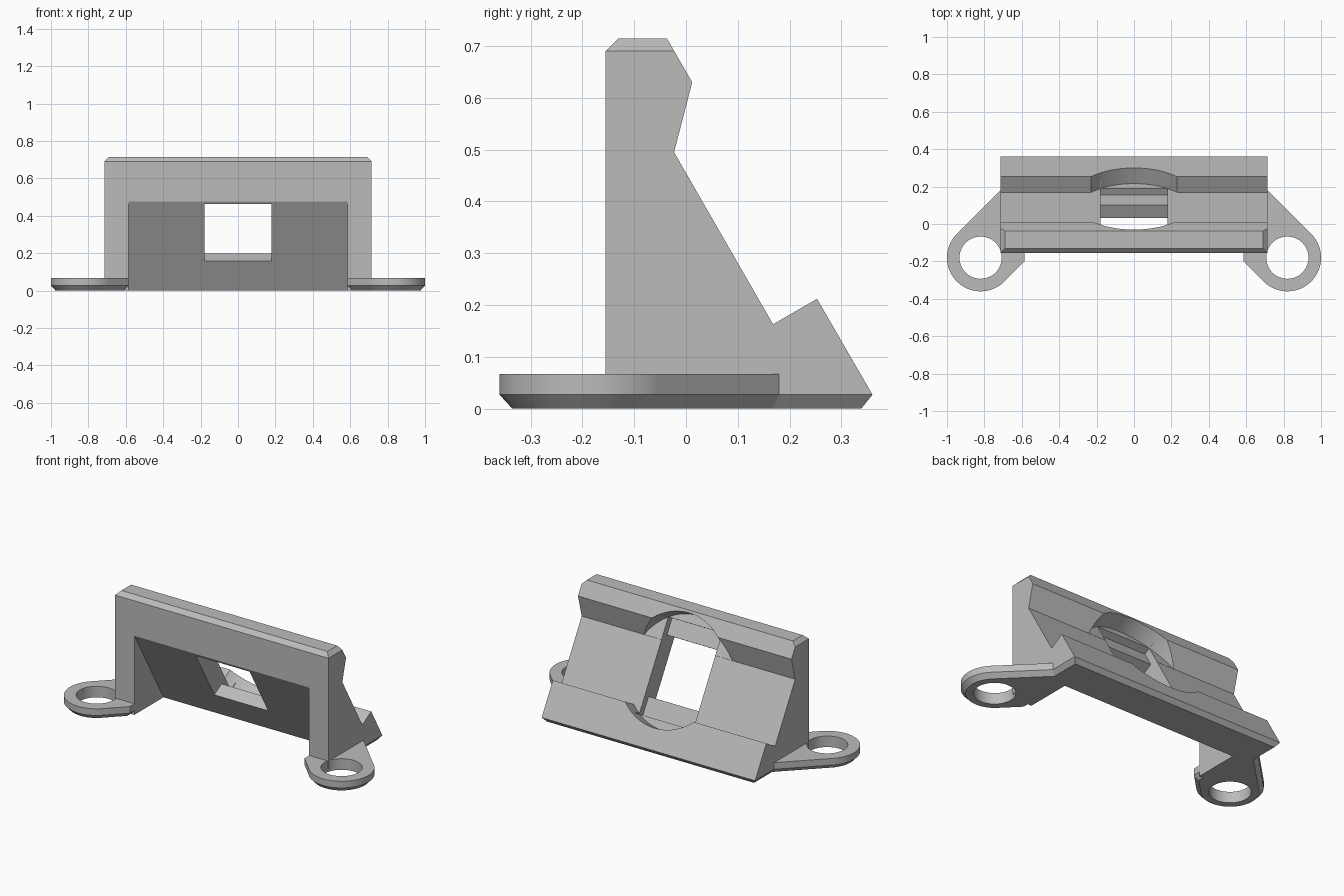
import bpy, bmesh
from math import cos, sin, pi, radians, sqrt
from mathutils import Matrix, Vector

if "Cube" in bpy.data.objects:
    bpy.data.objects.remove(bpy.data.objects["Cube"], do_unlink=True)

grey = bpy.data.materials.new("plain grey")
grey.use_nodes = True
GREY = (0.5, 0.5, 0.5, 1)
grey.diffuse_color = GREY
grey.node_tree.nodes["Principled BSDF"].inputs["Base Color"].default_value = GREY


def to_object(name, bm):
    bmesh.ops.recalc_face_normals(bm, faces=bm.faces)
    mesh = bpy.data.meshes.new(name)
    bm.to_mesh(mesh)
    bm.free()
    mesh.materials.append(grey)
    obj = bpy.data.objects.new(name, mesh)
    bpy.context.collection.objects.link(obj)
    return obj


def prism(points, vector):
    """Closed prism from a planar outline swept along a vector."""
    bm = bmesh.new()
    face = bm.faces.new([bm.verts.new(p) for p in points])
    swept = bmesh.ops.extrude_face_region(bm, geom=[face], use_keep_orig=True)
    moved = [v for v in swept["geom"] if isinstance(v, bmesh.types.BMVert)]
    bmesh.ops.translate(bm, vec=vector, verts=moved)
    return bm


def side_prism(profile, half):
    return prism([(-half, y, z) for y, z in profile], (2 * half, 0, 0))


def select_only(obj):
    bpy.ops.object.select_all(action="DESELECT")
    obj.select_set(True)
    bpy.context.view_layer.objects.active = obj


def cut(obj, bm):
    """Subtract a shape, then throw the cutter away."""
    cutter = to_object("cutter", bm)
    cutter.hide_render = True
    mod = obj.modifiers.new("cut", "BOOLEAN")
    mod.operation = "DIFFERENCE"
    mod.solver = "EXACT"
    mod.object = cutter
    select_only(obj)
    bpy.ops.object.modifier_apply(modifier=mod.name)
    bpy.data.objects.remove(cutter, do_unlink=True)


# Frame of the sloped back wall: x across, y down the slope, z out of it
down = Vector((0, 0.5, -sqrt(0.75)))
out = Vector((0, sqrt(0.75), 0.5))
slope = Matrix.Translation((0, 0.0725, 0.329)) @ Matrix(
    ((1, 0, 0), (0, down.y, out.y), (0, down.z, out.z))).to_4x4()


def slope_box(half, y0, y1, z0, z1):
    bm = prism([(-half, y0, z0), (half, y0, z0), (half, y1, z0), (-half, y1, z0)],
               (0, 0, z1 - z0))
    bm.transform(slope)
    return bm


# Housing: side profile swept across, with trimmed end edges
HALF = 0.715
profile = [(-0.155, 0), (-0.155, 0.69), (-0.13, 0.715), (-0.037, 0.715),
           (0.012, 0.63), (-0.023, 0.495), (0.168, 0.163), (0.253, 0.212),
           (0.36, 0.027), (0.338, 0)]
bm = side_prism(profile, HALF)
for side in (-1, 1):
    for height, normal in ((0.69, (side, 0, 1)), (0.027, (side, 0, -0.82))):
        sliced = bmesh.ops.bisect_plane(
            bm, geom=bm.verts[:] + bm.edges[:] + bm.faces[:],
            plane_co=(side * HALF, 0, height), plane_no=normal, clear_outer=True)
        rim = [e for e in sliced["geom_cut"] if isinstance(e, bmesh.types.BMEdge)]
        bmesh.ops.edgenet_fill(bm, edges=rim)
housing = to_object("housing", bm)

# Wedge pocket open to the front and below
cut(housing, side_prism([(-0.155 - 0.1, -0.1), (-0.255, 0.478), (-0.155, 0.478),
                         (0.123, 0), (0.181, -0.1)], 0.585))

# Round recess through the ridge and the lip
bm = bmesh.new()
bmesh.ops.create_cone(bm, cap_ends=True, segments=96, radius1=0.33, radius2=0.33,
                      depth=0.4, matrix=slope @ Matrix.Translation((0, -0.045, 0.201)))
cut(housing, bm)

# Stepped window: shallow seat, then the opening
cut(housing, slope_box(0.18, -0.322, 0.235, -0.041, 0.05))
cut(housing, slope_box(0.18, -0.225, 0.127, -0.3, 0.02))


# Mounting ears with a bevelled underside and a bolt hole
def ear(name, side):
    cx, cy, r, steps = 0.82, -0.18, 0.18, 48
    arc = [(cx + r * cos(a), cy + r * sin(a)) for a in
           [radians(-135) + pi * i / steps for i in range(steps + 1)]]
    outline = arc + [(0.69, 0.204), (0.65, 0.16), (0.65, -0.1), (0.585, -0.14),
                     (0.585, -0.199)]
    bm = prism([(side * x, y, 0.067) for x, y in outline], (0, 0, -0.067))
    bm.normal_update()
    bmesh.ops.recalc_face_normals(bm, faces=bm.faces)
    base = min(bm.faces, key=lambda f: f.calc_center_median().z)
    bmesh.ops.inset_region(bm, faces=[base], thickness=0.025, use_even_offset=True)
    rim = {v for e in base.edges for v in e.verts}
    for v in bm.verts:
        if v.co.z < 0.01 and v not in rim:
            v.co.z = 0.027
    obj = to_object(name, bm)
    hole = bmesh.new()
    bmesh.ops.create_cone(hole, cap_ends=True, segments=64, radius1=0.113, radius2=0.113,
                          depth=0.4, matrix=Matrix.Translation((side * cx, cy, 0)))
    cut(obj, hole)
    return obj


parts = [housing, ear("left_ear", 1), ear("right_ear", -1)]
for part in parts:
    select_only(part)
    bpy.ops.object.shade_smooth_by_angle(angle=radians(25))
